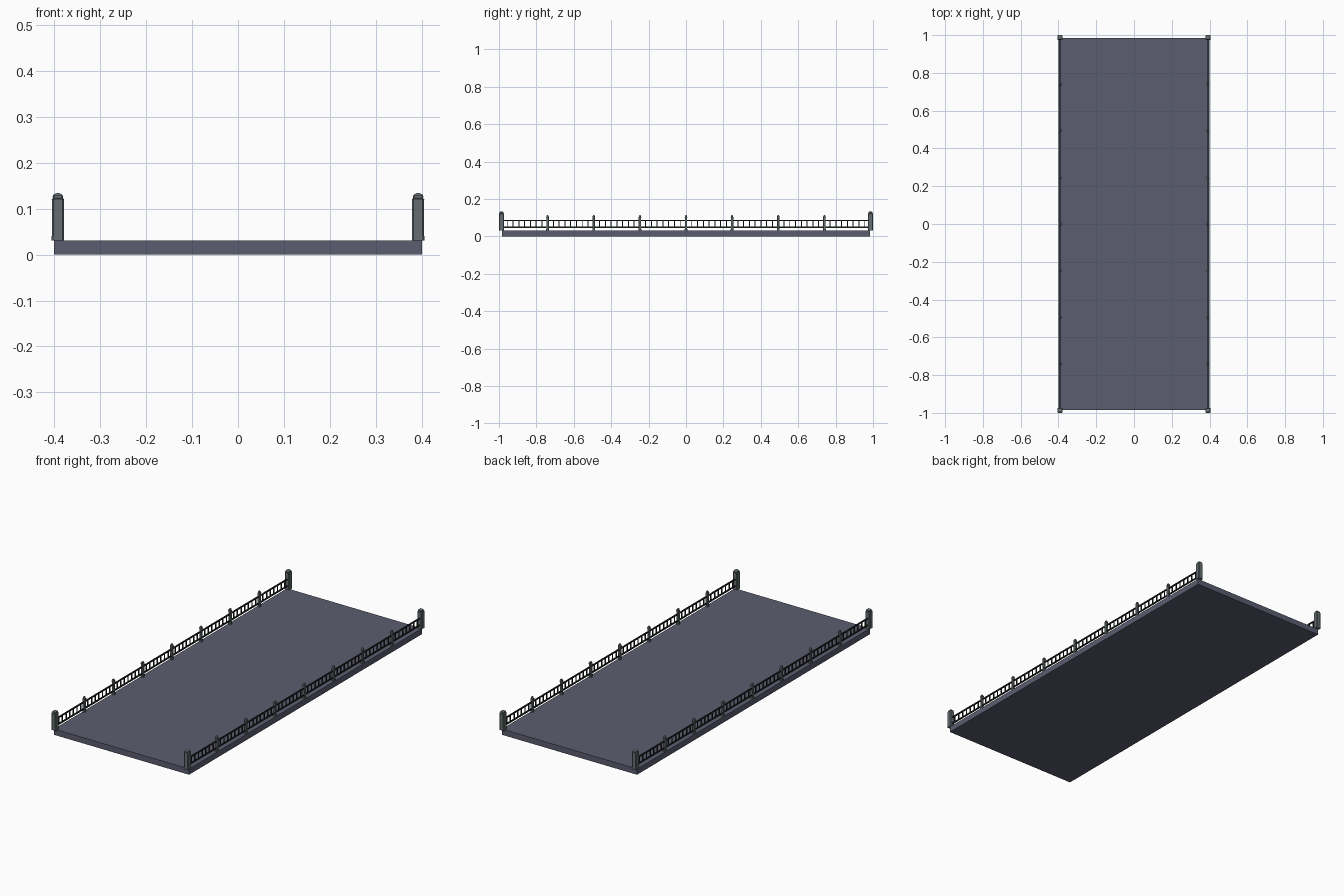
import bpy, bmesh
from mathutils import Matrix, Vector

if "Cube" in bpy.data.objects:
    bpy.data.objects.remove(bpy.data.objects["Cube"])

SIDE_X, END_Y, SPAN = 0.392, 0.9865, 0.2466


def material(name, rgb):
    m = bpy.data.materials.new(name)
    m.diffuse_color = (*rgb, 1)
    m.use_nodes = True
    m.node_tree.nodes["Principled BSDF"].inputs["Base Color"].default_value = m.diffuse_color
    return m


slab_mat = material("blue_grey_stone", (0.105, 0.11, 0.16))
post_mat = material("post_stone", (0.13, 0.155, 0.165))
iron_mat = material("dark_iron", (0.02, 0.02, 0.022))


def finish(bm, name, mat):
    bmesh.ops.recalc_face_normals(bm, faces=bm.faces)
    me = bpy.data.meshes.new(name)
    bm.to_mesh(me)
    bm.free()
    me.materials.append(mat)
    ob = bpy.data.objects.new(name, me)
    bpy.context.collection.objects.link(ob)
    return ob


def add_box(bm, centre, size):
    m = Matrix.Translation(Vector(centre)) @ Matrix.Diagonal((*size, 1))
    bmesh.ops.create_cube(bm, size=1, matrix=m)


def add_post(bm, x, y, profile):
    """Stack chamfered square rings given as (half width, z)."""
    rings = []
    for h, z in profile:
        c = h * 0.75
        pts = [(h, -c), (h, c), (c, h), (-c, h), (-h, c), (-h, -c), (-c, -h), (c, -h)]
        rings.append([bm.verts.new((x + px, y + py, z)) for px, py in pts])
    for a, b in zip(rings, rings[1:]):
        for i in range(8):
            j = (i + 1) % 8
            bm.faces.new((a[i], a[j], b[j], b[i]))
    bm.faces.new(rings[0])
    bm.faces.new(rings[-1])


# Bridge deck
bm = bmesh.new()
add_box(bm, (0, 0, 0.0155), (0.8, 1.97, 0.031))
finish(bm, "deck", slab_mat)

corner_profile = [(0.0135, 0.031), (0.0135, 0.040), (0.013, 0.042), (0.013, 0.119),
                  (0.0135, 0.121), (0.0105, 0.122), (0.0115, 0.125),
                  (0.0105, 0.129), (0.007, 0.132), (0.003, 0.1335)]
small_profile = [(0.0075, 0.031), (0.0075, 0.040), (0.0065, 0.041), (0.0065, 0.100),
                 (0.0078, 0.101), (0.0078, 0.104), (0.0055, 0.105),
                 (0.0060, 0.108), (0.0045, 0.112), (0.0015, 0.115)]

for side, sx in (("left", -1), ("right", 1)):
    x = sx * SIDE_X

    # Corner posts with domed caps
    bm = bmesh.new()
    for y in (-END_Y, END_Y):
        add_post(bm, x, y, corner_profile)
    finish(bm, side + "_corner_posts", post_mat)

    # Intermediate posts
    bm = bmesh.new()
    for k in range(-3, 4):
        add_post(bm, x, k * SPAN, small_profile)
    finish(bm, side + "_small_posts", post_mat)

    # Top and bottom rails
    bm = bmesh.new()
    for z in (0.049, 0.085):
        add_box(bm, (x, 0, z), (0.007, 2 * END_Y, 0.006))
    finish(bm, side + "_rails", iron_mat)

    # Balusters between posts
    bm = bmesh.new()
    for bay in range(-4, 4):
        for i in range(1, 8):
            add_box(bm, (x, (bay + i / 8) * SPAN, 0.067), (0.005, 0.005, 0.034))
    finish(bm, side + "_balusters", iron_mat)
